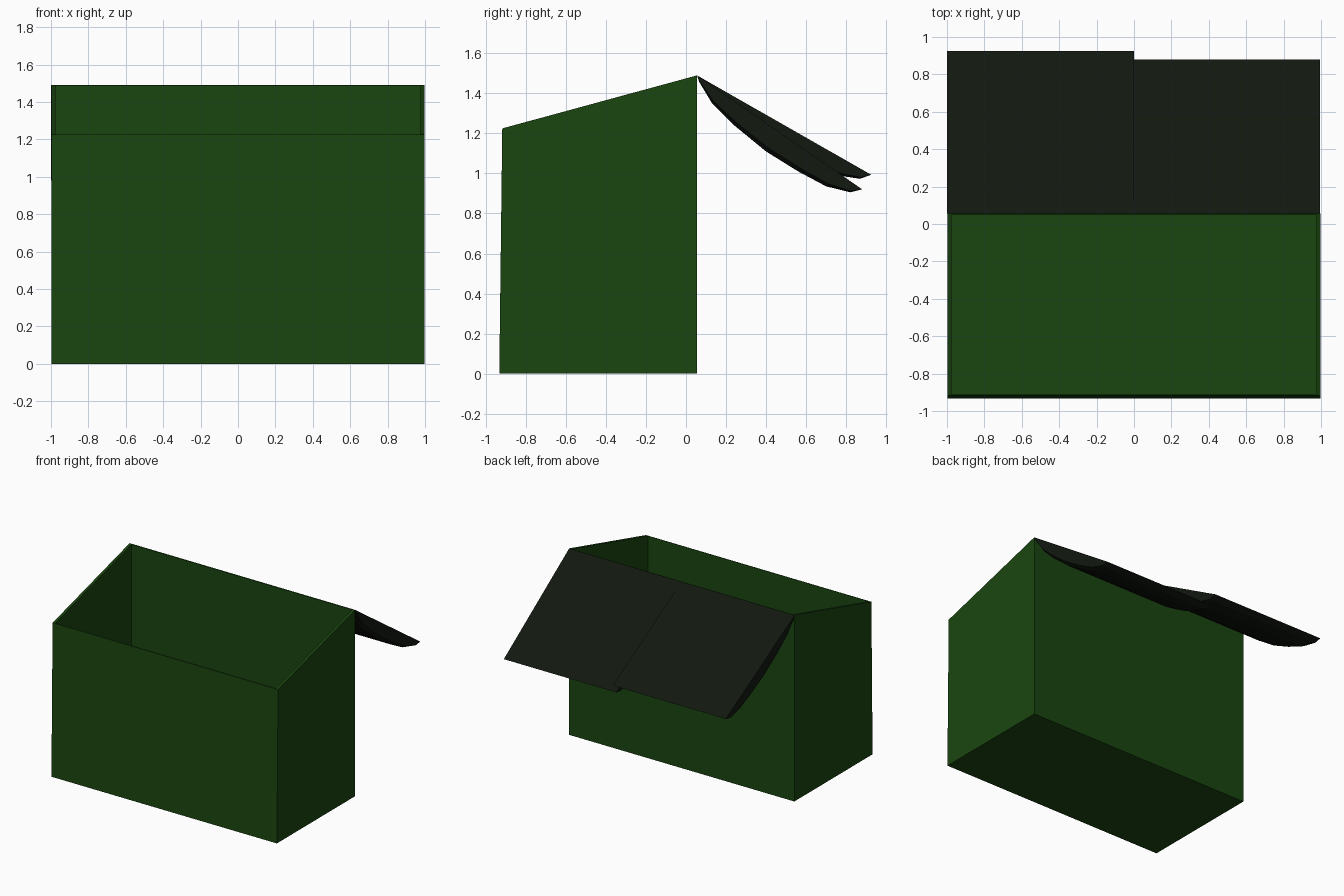
import bpy, bmesh, math
from mathutils import Vector

if "Cube" in bpy.data.objects:
    bpy.data.objects.remove(bpy.data.objects["Cube"])


def material(name, rgb):
    m = bpy.data.materials.new(name)
    m.diffuse_color = (*rgb, 1)
    m.use_nodes = True
    m.node_tree.nodes["Principled BSDF"].inputs["Base Color"].default_value = m.diffuse_color
    return m


def loft(name, rings, mat, caps=True):
    """Skin a row of closed rings that share one point count."""
    bm = bmesh.new()
    rows = [[bm.verts.new(p) for p in ring] for ring in rings]
    n = len(rows[0])
    for a, b in zip(rows, rows[1:]):
        for i in range(n):
            j = (i + 1) % n
            bm.faces.new((a[i], a[j], b[j], b[i]))
    if caps:
        bm.faces.new(rows[0])
        bm.faces.new(rows[-1])
    bmesh.ops.recalc_face_normals(bm, faces=bm.faces)
    me = bpy.data.meshes.new(name)
    bm.to_mesh(me)
    bm.free()
    ob = bpy.data.objects.new(name, me)
    bpy.context.collection.objects.link(ob)
    me.materials.append(mat)
    return ob


green = material("green_steel", (0.01, 0.06, 0.005))
black = material("dark_plastic", (0.006, 0.009, 0.005))

HINGE_Y, HINGE_Z = 0.055, 1.49


# Open bin: outer shell, sloped rim, inner shell down to the floor
def bin_ring(x, front, back, z_front, z_back):
    return [(-x, front, z_front), (x, front, z_front),
            (x, back, z_back), (-x, back, z_back)]


loft("bin_body", [
    bin_ring(0.997, -0.933, HINGE_Y, 0, 0),
    bin_ring(0.997, -0.918, HINGE_Y, 1.225, HINGE_Z),
    bin_ring(0.976, -0.911, HINGE_Y - 0.007, 1.227, HINGE_Z - 0.002),
    bin_ring(0.976, -0.924, HINGE_Y - 0.007, 0.015, 0.015),
], green)

# Lid profile: distance from the hinge, depth of the domed side
PROFILE = [(0, 0), (0.03, 0.022), (0.141, 0.072), (0.294, 0.100), (0.5, 0.117),
           (0.688, 0.108), (0.846, 0.090), (0.962, 0.046), (1.003, 0)]


def lid(name, x0, x1, degrees):
    a = math.radians(degrees)
    along = Vector((0, math.cos(a), -math.sin(a)))
    down = Vector((0, -math.sin(a), -math.cos(a)))

    def ring(x, depth):
        return [Vector((x, HINGE_Y, HINGE_Z)) + along * u + down * v * depth
                for u, v in PROFILE]

    # slightly bevelled ends around the dome
    return loft(name, [ring(x0, 0.82), ring(x0 + 0.03, 1),
                       ring(x1 - 0.03, 1), ring(x1, 0.82)], black)


# Two lids thrown back at slightly different angles
lid("left_lid", -1.0, 0.0, 29.7)
lid("right_lid", 0.0, 0.995, 34.6)
